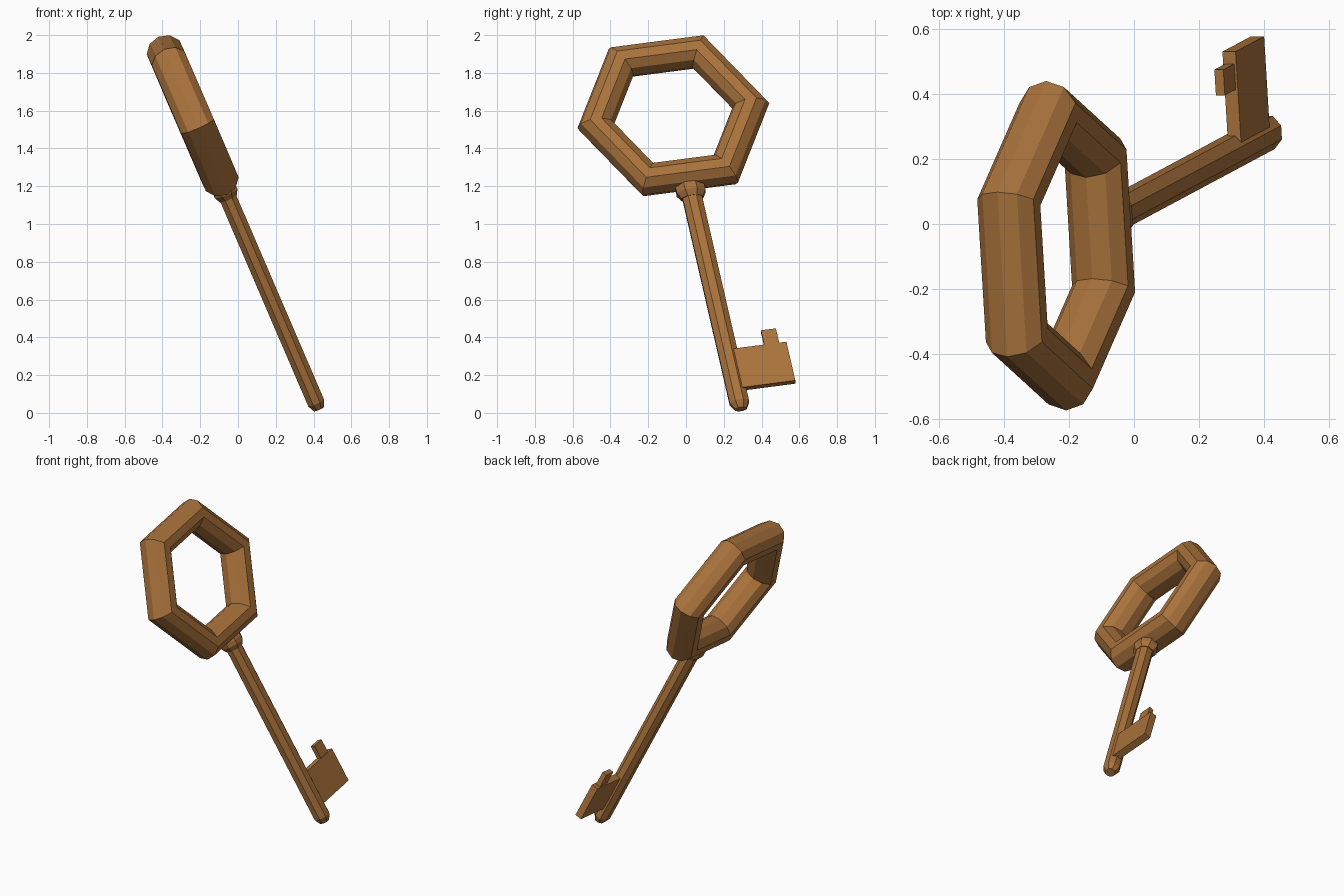
import bpy, math
from mathutils import Vector

if "Cube" in bpy.data.objects:
    bpy.data.objects.remove(bpy.data.objects["Cube"])

# Slanted key frame: centre of the handle ring, then side, face and upward axes
O = Vector((-0.24, -0.067, 1.573))
L = Vector((-0.06, 0.99, 0.129))
N = Vector((0.918, 0.0, 0.396))
U = Vector((-0.3865, -0.2067, 0.8988))

brown = bpy.data.materials.new("warm brown")
brown.diffuse_color = (0.40, 0.17, 0.045, 1)
brown.use_nodes = True
brown.node_tree.nodes["Principled BSDF"].inputs["Base Color"].default_value = brown.diffuse_color


def place(a, b, c):
    return O + L * a + N * b + U * c


def make(name, verts, faces):
    me = bpy.data.meshes.new(name)
    me.from_pydata([place(*v) for v in verts], [], faces)
    me.materials.append(brown)
    ob = bpy.data.objects.new(name, me)
    bpy.context.collection.objects.link(ob)
    bpy.context.view_layer.objects.active = ob
    ob.select_set(True)
    bpy.ops.object.mode_set(mode='EDIT')
    bpy.ops.mesh.select_all(action='SELECT')
    bpy.ops.mesh.normals_make_consistent(inside=False)
    bpy.ops.object.mode_set(mode='OBJECT')
    ob.select_set(False)


def lathe(name, profile, sides, squash):
    # profile: (radius, height along key axis)
    verts, faces = [], []
    for r, c in profile:
        for i in range(sides):
            t = 2 * math.pi * (i + 0.5) / sides
            verts.append((r * math.cos(t), r * squash * math.sin(t), c))
    for k in range(len(profile) - 1):
        for i in range(sides):
            j = (i + 1) % sides
            faces.append((k*sides+i, k*sides+j, (k+1)*sides+j, (k+1)*sides+i))
    faces.append(tuple(range(sides)))
    faces.append(tuple(range((len(profile)-1)*sides, len(profile)*sides)))
    make(name, verts, faces)


def box(name, a, b, c):
    verts = [(x, y, z) for x in a for y in b for z in c]
    faces = [(0, 1, 3, 2), (4, 6, 7, 5), (0, 4, 5, 1),
             (2, 3, 7, 6), (0, 2, 6, 4), (1, 5, 7, 3)]
    make(name, verts, faces)


# Hexagonal handle ring with a ten-sided tube
R, r, seg, sides = 0.414, 0.099, 6, 10
verts, faces = [], []
for i in range(seg):
    p = 2 * math.pi * i / seg
    for j in range(sides):
        q = 2 * math.pi * j / sides
        d = R + r * math.cos(q)
        verts.append((d * math.cos(p), r * math.sin(q), d * math.sin(p) * 0.965))
        i2, j2 = (i + 1) % seg, (j + 1) % sides
        faces.append((i*sides+j, i2*sides+j, i2*sides+j2, i*sides+j2))
make("handle_ring", verts, faces)

# Shaft with chamfered tip
lathe("shaft", [(0.056, -0.40), (0.056, -1.69), (0.034, -1.728)], 8, 0.88)

# Collar under the ring
lathe("collar", [(0.068, -0.39), (0.083, -0.425), (0.083, -0.455), (0.062, -0.487)], 8, 0.84)

# Bit plate and its small tooth
box("bit", (0.0, 0.314), (-0.007, 0.037), (-1.62, -1.392))
box("bit_tooth", (0.196, 0.276), (0.0, 0.03), (-1.42, -1.305))
